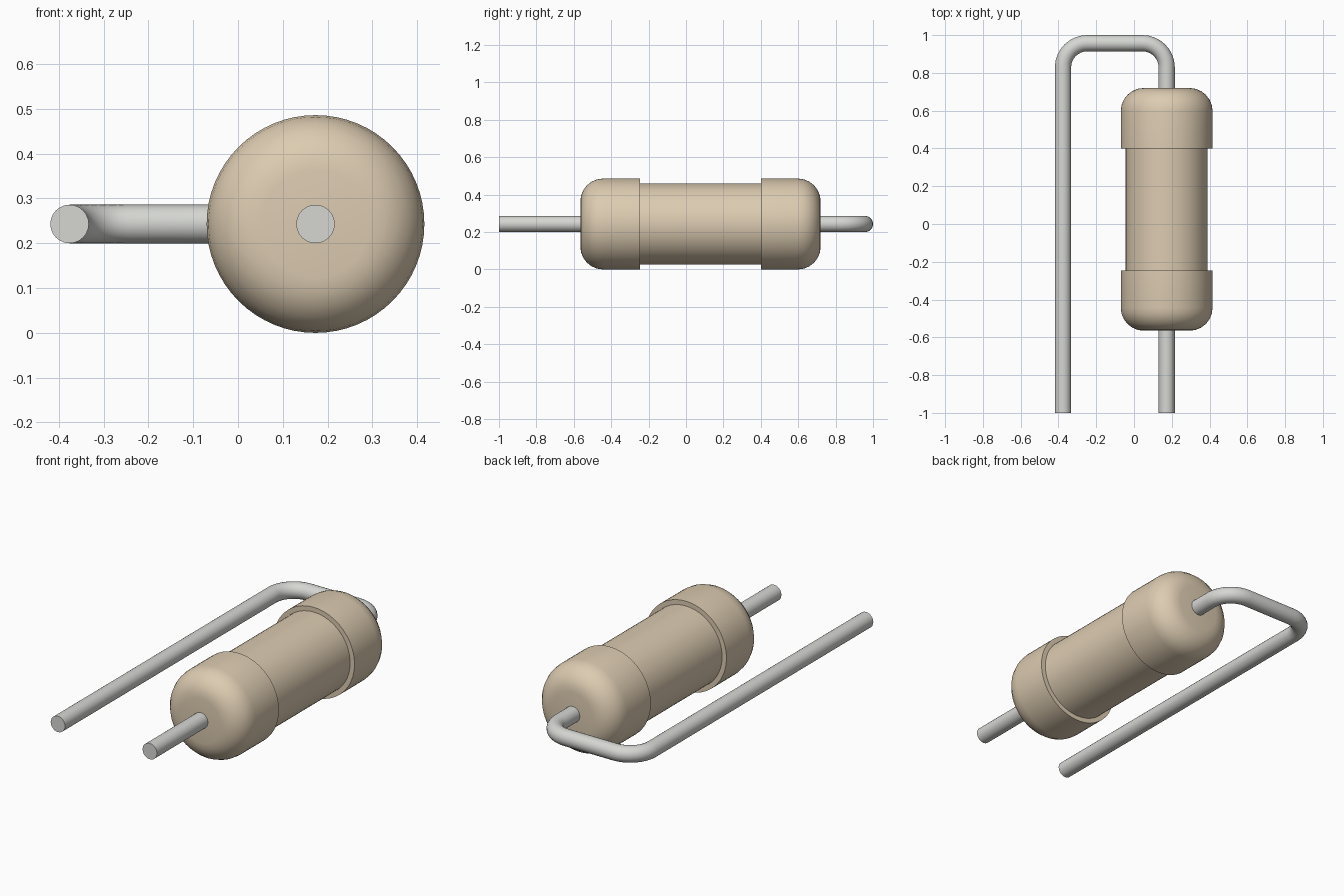
import bpy, bmesh, math
from mathutils import Vector, Matrix

if "Cube" in bpy.data.objects:
    bpy.data.objects.remove(bpy.data.objects["Cube"])

AX, AZ = 0.173, 0.243        # body axis
CAP_R, MID_R, FILLET = 0.243, 0.217, 0.122
Y0, Y1, CAP_L = -0.565, 0.72, 0.32
WIRE_R, WIRE_X, BEND = 0.043, -0.376, 0.128


def material(name, rgb):
    m = bpy.data.materials.new(name)
    m.diffuse_color = (*rgb, 1)
    m.use_nodes = True
    m.node_tree.nodes["Principled BSDF"].inputs["Base Color"].default_value = m.diffuse_color
    return m


def finish(ob, mat):
    ob.data.materials.clear()
    ob.data.materials.append(mat)
    bpy.ops.object.select_all(action='DESELECT')
    ob.select_set(True)
    bpy.context.view_layer.objects.active = ob
    if ob.type == 'CURVE':
        bpy.ops.object.convert(target='MESH')
    bpy.ops.object.shade_smooth_by_angle(angle=math.radians(35))


def arc(cx, cy, r, a0, a1, n=8):
    angles = [math.radians(a0 + (a1 - a0) * i / n) for i in range(n + 1)]
    return [(cx + r * math.cos(a), cy + r * math.sin(a)) for a in angles]


def lathe(name, profile, mat, sides=64):
    # profile holds (radius, y), spun around the body axis
    bm = bmesh.new()
    vs = [bm.verts.new((r, y, 0)) for r, y in profile]
    es = [bm.edges.new(p) for p in zip(vs, vs[1:])]
    bmesh.ops.spin(bm, geom=vs + es, cent=(0, 0, 0), axis=(0, 1, 0),
                   angle=math.tau, steps=sides, use_duplicate=False)
    bmesh.ops.remove_doubles(bm, verts=bm.verts, dist=1e-5)
    bmesh.ops.recalc_face_normals(bm, faces=bm.faces)
    me = bpy.data.meshes.new(name)
    bm.to_mesh(me)
    bm.free()
    ob = bpy.data.objects.new(name, me)
    ob.location = (AX, 0, AZ)
    bpy.context.collection.objects.link(ob)
    finish(ob, mat)


def wire(name, path, mat):
    cu = bpy.data.curves.new(name, 'CURVE')
    cu.dimensions = '3D'
    cu.fill_mode = 'FULL'
    cu.bevel_depth = WIRE_R
    cu.bevel_resolution = 10
    cu.use_fill_caps = True
    sp = cu.splines.new('POLY')
    sp.points.add(len(path) - 1)
    for p, (x, y) in zip(sp.points, path):
        p.co = (x, y, AZ, 1)
    ob = bpy.data.objects.new(name, cu)
    bpy.context.collection.objects.link(ob)
    finish(ob, mat)


beige = material("beige_ceramic", (0.72, 0.60, 0.44))
metal = material("lead_metal", (0.67, 0.68, 0.65))

# Resistor body: slim barrel between two rounded end caps
mid = (Y0 + Y1) / 2
inner = CAP_R - FILLET
cap = [(0, Y0)] + arc(inner, Y0 + FILLET, FILLET, -90, 0, 6)
half = cap + [(CAP_R, Y0 + CAP_L), (MID_R, Y0 + CAP_L)]
lathe("resistor_body", half + [(r, 2 * mid - y) for r, y in reversed(half)], beige)

# Short straight lead
wire("short_lead", [(AX, -1), (AX, Y0 + 0.01)], metal)

# Long lead, bent back alongside the body
yb = 1 - WIRE_R - BEND
wire("bent_lead",
     [(AX, Y1 - 0.01)] + arc(AX - BEND, yb, BEND, 0, 90)
     + arc(WIRE_X + BEND, yb, BEND, 90, 180) + [(WIRE_X, -1)], metal)
